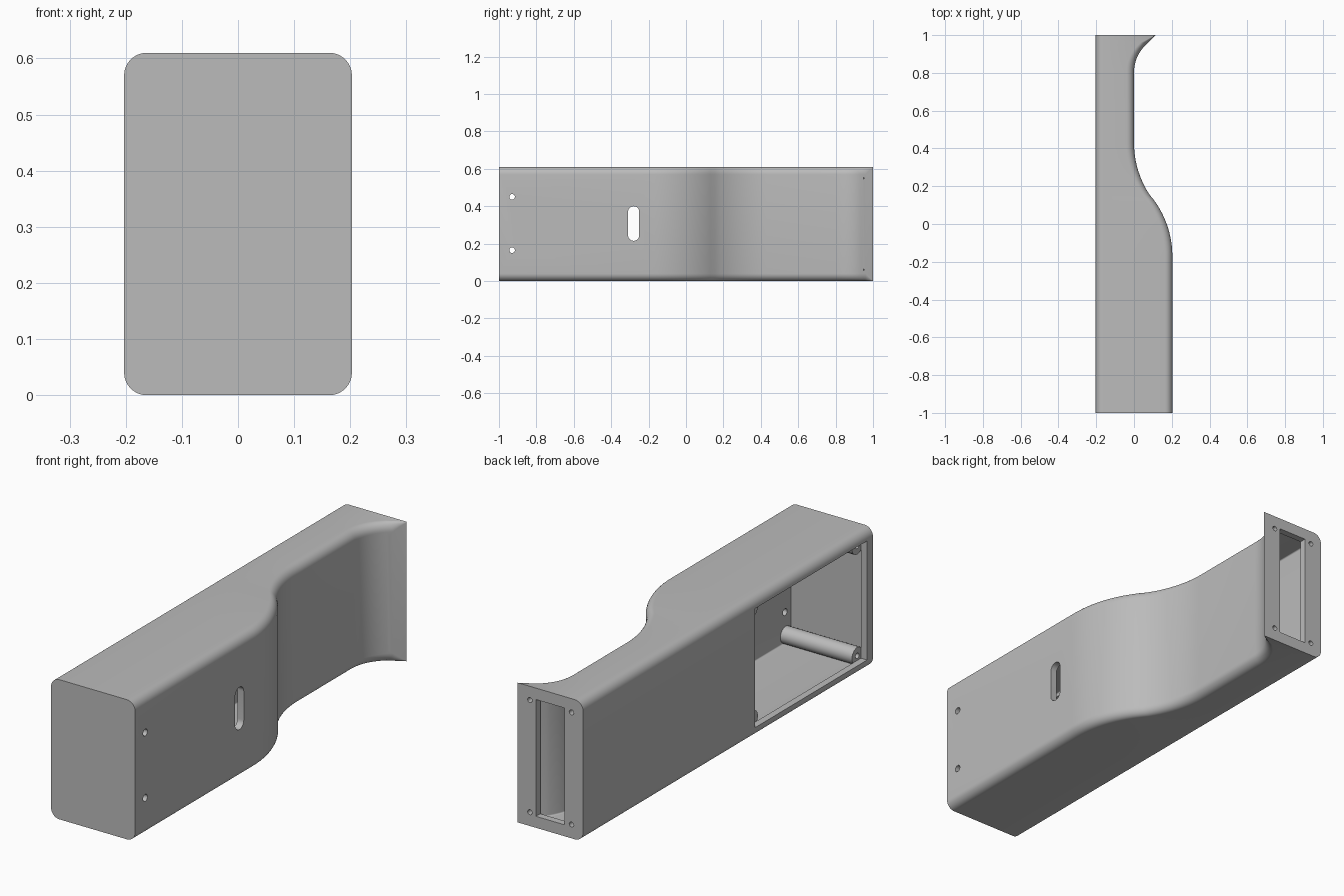
import bpy, bmesh, math
from mathutils import Matrix

if "Cube" in bpy.data.objects:
    bpy.data.objects.remove(bpy.data.objects["Cube"])

grey = bpy.data.materials.new("light_grey")
grey.use_nodes = True
color = (0.5, 0.5, 0.5, 1)
grey.diffuse_color = color
grey.node_tree.nodes["Principled BSDF"].inputs["Base Color"].default_value = color

HEIGHT, WALL, LEFT = 0.61, 0.03, -0.203


def side_x(y):
    """Outline of the curved side: wide body, S-bend, narrow neck, flared end."""
    bend = 0.5
    if y < -0.17:
        return 0.203
    if y < 0.13:
        return 0.203 - bend + math.sqrt(bend ** 2 - (y + 0.17) ** 2)
    if y < 0.43:
        return bend - math.sqrt(bend ** 2 - (0.43 - y) ** 2)
    if y < 0.803:
        return 0.0
    flare, d = 0.2, y - 0.803
    knee = flare * math.sin(math.pi / 4)
    if d < knee:
        return flare - math.sqrt(flare ** 2 - d ** 2)
    return flare - knee + d - knee


def inner_x(y):
    slope = (side_x(y + 0.002) - side_x(y - 0.002)) / 0.004
    return side_x(y) - WALL * math.sqrt(1 + slope ** 2)


def finish(name, bm):
    bmesh.ops.recalc_face_normals(bm, faces=bm.faces)
    mesh = bpy.data.meshes.new(name)
    bm.to_mesh(mesh)
    bm.free()
    mesh.materials.append(grey)
    obj = bpy.data.objects.new(name, mesh)
    bpy.context.collection.objects.link(obj)
    return obj


def loft(name, ys, right, x0, z0, z1, r_left, r_right):
    """Skin rounded rectangles placed along y."""
    bm = bmesh.new()
    rings = []
    steps = 8
    for y in ys:
        x1, rr = right(y), r_right(y)
        corners = [(x1 - rr, z1 - rr, rr, 0), (x0 + r_left, z1 - r_left, r_left, 1),
                   (x0 + r_left, z0 + r_left, r_left, 2), (x1 - rr, z0 + rr, rr, 3)]
        ring = []
        for cx, cz, r, quarter in corners:
            for i in range(steps + 1):
                a = (quarter + i / steps) * math.pi / 2
                ring.append(bm.verts.new((cx + r * math.cos(a), y, cz + r * math.sin(a))))
        rings.append(ring)
    for a, b in zip(rings, rings[1:]):
        for i in range(len(a)):
            j = (i + 1) % len(a)
            bm.faces.new((a[i], a[j], b[j], b[i]))
    bm.faces.new(rings[0])
    bm.faces.new(rings[-1])
    return finish(name, bm)


def box(name, lo, hi):
    bm = bmesh.new()
    bmesh.ops.create_cube(bm, size=1)
    for v in bm.verts:
        v.co = [hi[i] if v.co[i] > 0 else lo[i] for i in range(3)]
    return finish(name, bm)


def rod(name, center, radius, length, axis):
    bm = bmesh.new()
    turn = Matrix.Rotation(math.pi / 2, 4, "Y" if axis == "X" else "X")
    bmesh.ops.create_cone(bm, cap_ends=True, segments=24, radius1=radius, radius2=radius,
                          depth=length, matrix=Matrix.Translation(center) @ turn)
    return finish(name, bm)


def cut(obj, cutters):
    bpy.context.view_layer.objects.active = obj
    for c in cutters:
        mod = obj.modifiers.new("cut", "BOOLEAN")
        mod.operation, mod.solver, mod.object = "DIFFERENCE", "EXACT", c
        bpy.ops.object.modifier_apply(modifier=mod.name)
        bpy.data.objects.remove(c)


def smooth(obj):
    bpy.ops.object.select_all(action="DESELECT")
    obj.select_set(True)
    bpy.context.view_layer.objects.active = obj
    bpy.ops.object.shade_smooth_by_angle(angle=math.radians(30))


# Section stations, dense along the bends
bend_ys = [-0.17 + 0.6 * i / 24 for i in range(25)]
flare_ys = [0.803 + 0.1414 * i / 10 for i in range(11)]

# Outer body; its side rounding runs out at the flared tip
housing = loft("housing", [-1] + bend_ys + flare_ys + [0.96, 0.98, 1], side_x, LEFT, 0, HEIGHT,
               0.04, lambda y: 0.04 if y < 0.96 else max(0.002, 1 - y))

# Hollow inside, following the outline
cavity = loft("cavity_cutter", [-0.97] + bend_ys + flare_ys + [0.97], inner_x, LEFT + WALL,
              WALL, HEIGHT - WALL, 0.006, lambda y: 0.006)

# Side access opening, end opening, cable slot
cutters = [cavity,
           box("access_cutter", (-0.3, -0.96, 0.045), (-0.15, -0.186, 0.565)),
           box("end_cutter", (-0.114, 0.965, 0.05), (0.025, 1.1, 0.56))]
slot = loft("slot_cutter", [0, 0.2], lambda y: 0.03, -0.03, 0.215, 0.4,
            0.0299, lambda y: 0.0299)
slot.data.transform(Matrix.Translation((0.12, -0.28, 0)) @ Matrix.Rotation(-math.pi / 2, 4, "Z"))
cutters.append(slot)

# Screw holes in the curved side and in the flared end
for z in (0.165, 0.45):
    cutters.append(rod("side_hole_cutter", (0.2, -0.93, z), 0.015, 0.2, "X"))
for x in (-0.147, 0.054):
    for z in (0.06, HEIGHT - 0.06):
        cutters.append(rod("end_hole_cutter", (x, 1, z), 0.011, 0.1, "Y"))
cut(housing, cutters)
smooth(housing)

# Screw posts behind the access opening corners
for end, y in (("front", -0.935), ("back", -0.212)):
    for level, z in (("lower", 0.065), ("upper", HEIGHT - 0.065)):
        post = rod(f"{end}_{level}_screw_post", (0.002, y, z), 0.037, 0.35, "X")
        cut(post, [rod("pilot_cutter", (-0.17, y, z), 0.012, 0.16, "X")])
        smooth(post)
